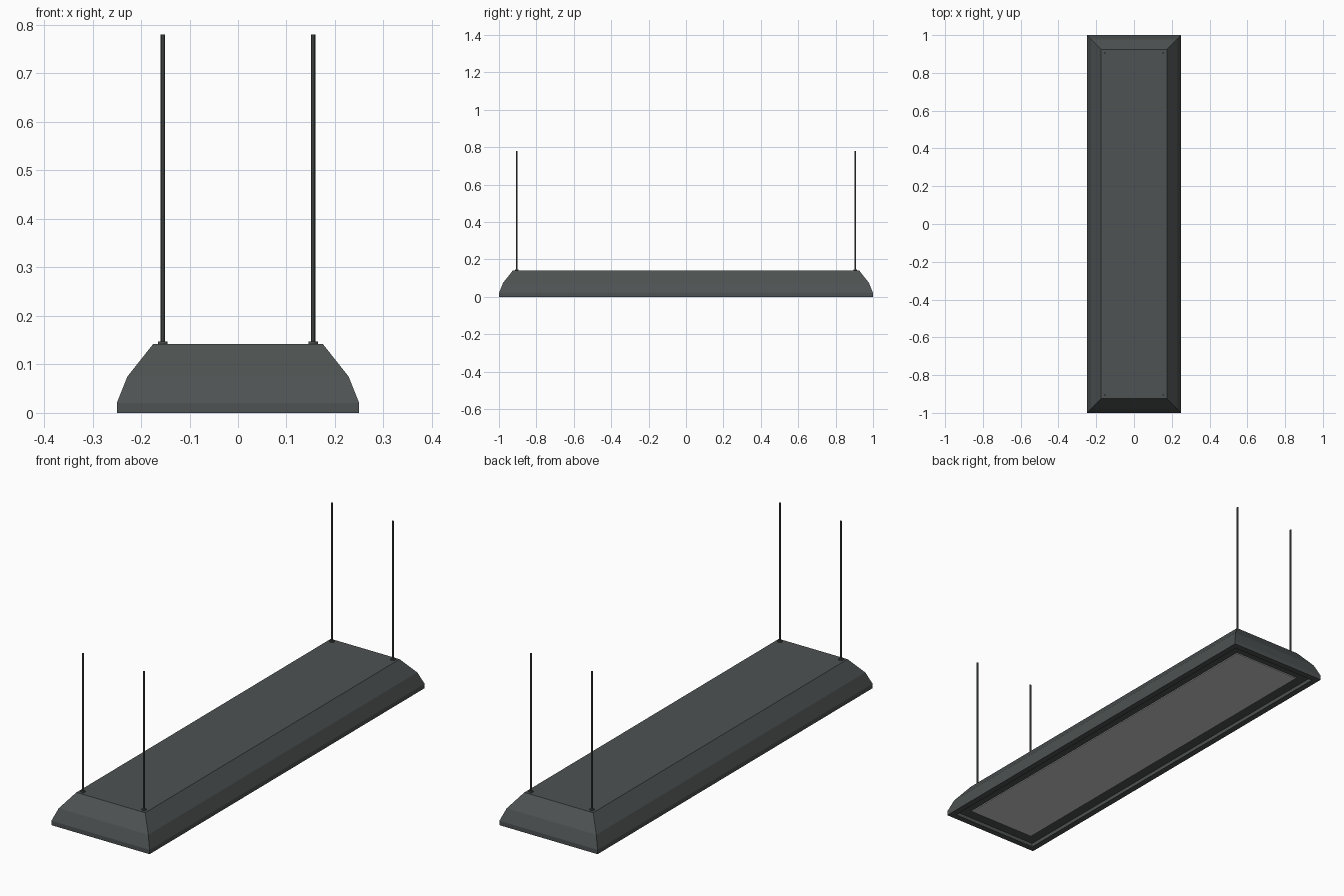
import bpy
import bmesh

if "Cube" in bpy.data.objects:
    bpy.data.objects.remove(bpy.data.objects["Cube"])


def material(name, rgb):
    m = bpy.data.materials.new(name)
    m.diffuse_color = (*rgb, 1)
    m.use_nodes = True
    m.node_tree.nodes["Principled BSDF"].inputs["Base Color"].default_value = m.diffuse_color
    return m


charcoal = material("charcoal metal", (0.075, 0.085, 0.084))
diffuser = material("white diffuser", (0.58, 0.58, 0.58))


def add_object(name, bm, mat):
    bmesh.ops.recalc_face_normals(bm, faces=bm.faces)
    mesh = bpy.data.meshes.new(name)
    bm.to_mesh(mesh)
    bm.free()
    mesh.materials.append(mat)
    ob = bpy.data.objects.new(name, mesh)
    bpy.context.collection.objects.link(ob)
    return ob


def ring_solid(name, rings, mat):
    """Closed solid from stacked rectangles, each (inset from outer edge, z)."""
    bm = bmesh.new()
    loops = []
    for inset, z in rings:
        x, y = 0.25 - inset, 1.0 - inset
        loops.append([bm.verts.new(p) for p in
                      ((-x, -y, z), (x, -y, z), (x, y, z), (-x, y, z))])
    for a, b in zip(loops, loops[1:]):
        for i in range(4):
            j = (i + 1) % 4
            bm.faces.new((a[i], a[j], b[j], b[i]))
    bm.faces.new(loops[0])
    bm.faces.new(loops[-1])
    return add_object(name, bm, mat)


def cylinder(name, x, y, z0, z1, r, sides, mat):
    bm = bmesh.new()
    bmesh.ops.create_cone(bm, cap_ends=True, segments=sides,
                          radius1=r, radius2=r, depth=z1 - z0)
    ob = add_object(name, bm, mat)
    ob.location = (x, y, (z0 + z1) / 2)
    return ob


# Housing: recessed underside, lip, vertical rim, two sloped bands, flat top
ring_solid("housing", [(0.028, 0.017), (0.028, 0.0), (0.0, 0.0), (0.0, 0.02),
                       (0.022, 0.075), (0.075, 0.142)], charcoal)

# Light panel, set just below the recessed underside
ring_solid("light_panel", [(0.078, 0.013), (0.078, 0.018)], diffuser)

# Four hanging rods with small mounting collars
for x in (-0.155, 0.155):
    for y in (-0.905, 0.905):
        cylinder("rod_collar", x, y, 0.14, 0.147, 0.01, 12, charcoal)
        cylinder("hanging_rod", x, y, 0.142, 0.78, 0.0045, 8, charcoal)
